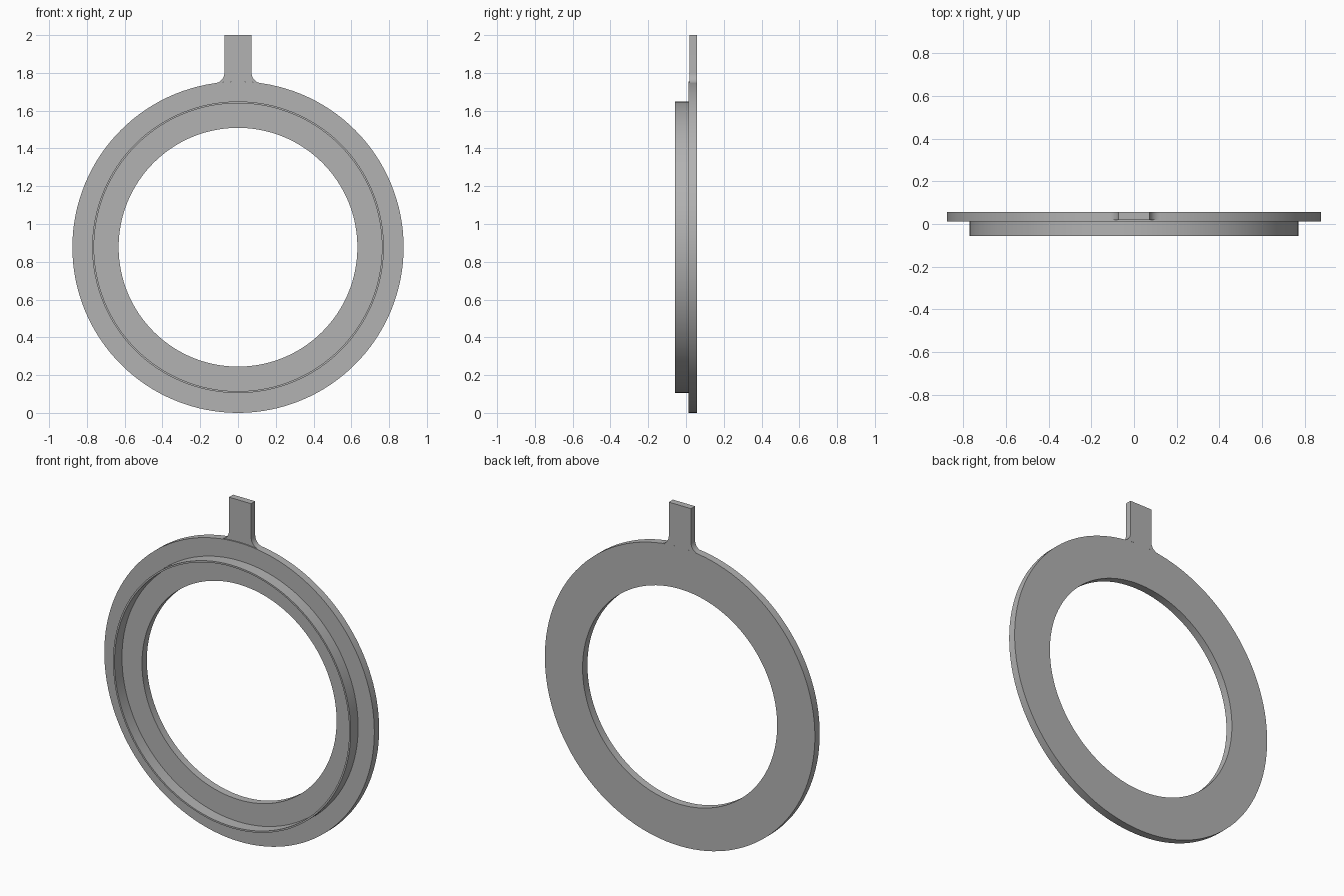
import bpy
import bmesh
from math import sin, cos, asin, sqrt, pi
from mathutils import Matrix, Vector

if "Cube" in bpy.data.objects:
    bpy.data.objects.remove(bpy.data.objects["Cube"])

SEGMENTS = 128
RADIUS, HOLE = 0.877, 0.632
LIP_OUT, LIP_IN = 0.772, 0.762
FRONT, SEAT, TAB_FRONT, BACK = -0.057, 0.012, 0.019, 0.057
TAB_HALF, FILLET, TOP = 0.072, 0.055, 2.0

grey = bpy.data.materials.new("plain grey")
grey.use_nodes = True
colour = (0.45, 0.45, 0.45, 1)
grey.diffuse_color = colour
grey.node_tree.nodes["Principled BSDF"].inputs["Base Color"].default_value = colour


def finish(name, bm):
    bmesh.ops.recalc_face_normals(bm, faces=bm.faces)
    mesh = bpy.data.meshes.new(name)
    bm.to_mesh(mesh)
    bm.free()
    mesh.materials.append(grey)
    obj = bpy.data.objects.new(name, mesh)
    bpy.context.collection.objects.link(obj)
    bpy.ops.object.select_all(action='DESELECT')
    obj.select_set(True)
    bpy.context.view_layer.objects.active = obj
    bpy.ops.object.shade_smooth_by_angle(angle=pi / 6)


# Flat ring with a thin raised lip, spun from one cross-section
section = [(HOLE, BACK), (HOLE, SEAT), (LIP_IN, SEAT), (LIP_IN, FRONT),
           (LIP_OUT, FRONT), (LIP_OUT, SEAT), (RADIUS, SEAT), (RADIUS, BACK)]
bm = bmesh.new()
verts = [bm.verts.new((0, y, RADIUS + r)) for r, y in section]
edges = [bm.edges.new((v, verts[i - 1])) for i, v in enumerate(verts)]
bmesh.ops.spin(bm, geom=verts + edges, cent=(0, 0, RADIUS), axis=(0, 1, 0),
               angle=2 * pi, steps=SEGMENTS, use_merge=True)
bmesh.ops.remove_doubles(bm, verts=bm.verts, dist=0.0001)
finish("lipped_ring", bm)

# Handle tab, blended into the rim by a fillet on each side
cx = TAB_HALF + FILLET
reach = RADIUS + FILLET
cz = RADIUS + sqrt(reach ** 2 - cx ** 2)
lean = asin(cx / reach)
steps = 10
side = [(TAB_HALF, TOP)]
for i in range(steps + 1):
    a = pi + i / steps * (pi / 2 - lean)
    side.append((cx + FILLET * cos(a), cz + FILLET * sin(a)))
rim = [(RADIUS * sin(lean * k / 6), RADIUS + RADIUS * cos(lean * k / 6))
       for k in range(5, -6, -1)]
outline = side + rim + [(-x, z) for x, z in reversed(side)]

bm = bmesh.new()
face = bm.faces.new([bm.verts.new((x, TAB_FRONT, z)) for x, z in outline])
solid = bmesh.ops.extrude_face_region(bm, geom=[face], use_keep_orig=True)
moved = [g for g in solid["geom"] if isinstance(g, bmesh.types.BMVert)]
bmesh.ops.translate(bm, verts=moved, vec=(0, BACK - TAB_FRONT, 0))
finish("handle_tab", bm)
